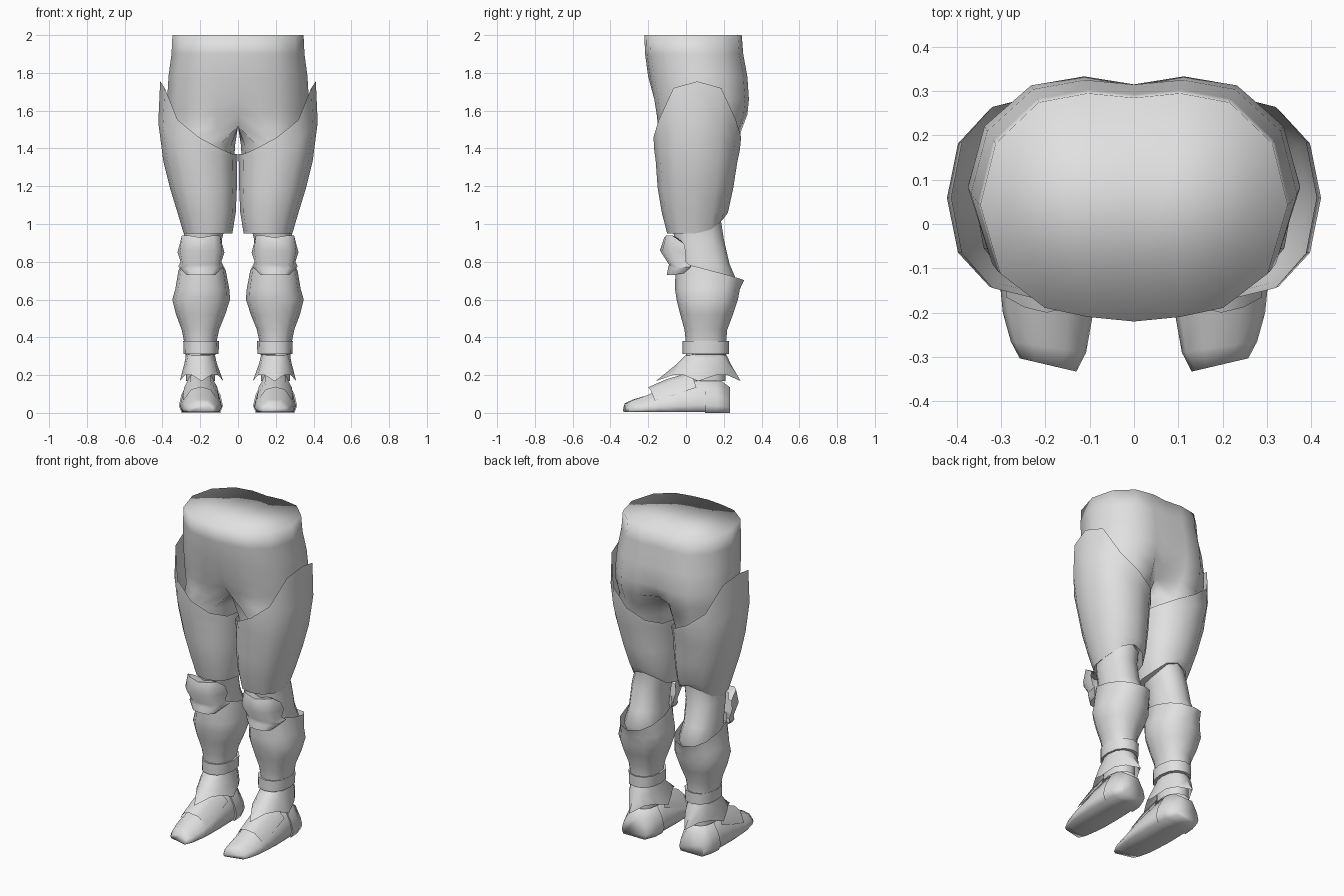
import bpy, bmesh, math

if "Cube" in bpy.data.objects:
    bpy.data.objects.remove(bpy.data.objects["Cube"])

grey = bpy.data.materials.new("light_grey")
grey.diffuse_color = (0.75, 0.75, 0.75, 1)
grey.use_nodes = True
grey.node_tree.nodes["Principled BSDF"].inputs["Base Color"].default_value = grey.diffuse_color

N = 12
ANGLES = [-120 + 30 * i for i in range(N)]   # 0 outer side, -90 front, 90 back, 180 inner


def ring(x0, x1, y0, y1, z, p=0.88):
    """Rounded ring between bounds; z is a number or a function of the angle."""
    pts = []
    for a in ANGLES:
        c, s = math.cos(math.radians(a)), math.sin(math.radians(a))
        c = math.copysign(abs(c) ** p, c)
        s = math.copysign(abs(s) ** p, s)
        pts.append(((x0 + x1) / 2 + c * (x1 - x0) / 2,
                    (y0 + y1) / 2 + s * (y1 - y0) / 2,
                    z(a) if callable(z) else z))
    return pts


def loft(name, rings, closed=True, caps=False, top=0, angle=60):
    """Skin a list of rings, mirror to the other leg, smooth with sharp edges."""
    bm = bmesh.new()
    rows = [[bm.verts.new(p) for p in r] for r in rings]
    n = len(rows[0])
    for a, b in zip(rows, rows[1:]):
        for i in range(n if closed else n - 1):
            j = (i + 1) % n
            bm.faces.new((a[i], b[i], b[j], a[j]))
    if caps:
        bm.faces.new(rows[0])
        bm.faces.new(rows[-1])
        bmesh.ops.recalc_face_normals(bm, faces=bm.faces)
    # open the centre plane so both halves join
    mid = [f for f in bm.faces if all(abs(v.co.x) < 1e-5 for v in f.verts)]
    if mid:
        bmesh.ops.delete(bm, geom=mid, context='FACES')
    if top:   # close the first ring with strips running front to back
        r = [v for v in bm.verts if v.is_valid and v.co.z > 1.999]
        r = sorted(r, key=lambda v: math.atan2(v.co.y - .05, v.co.x))[:top]
        for i in range(top // 2):
            q = [r[i], r[i + 1], r[top - 2 - i], r[top - 1 - i]]
            bm.faces.new(list(dict.fromkeys(q)))
    me = bpy.data.meshes.new(name)
    bm.to_mesh(me)
    bm.free()
    me.polygons.foreach_set("use_smooth", [True] * len(me.polygons))
    me.set_sharp_from_angle(angle=math.radians(angle))
    me.materials.append(grey)
    ob = bpy.data.objects.new(name, me)
    bpy.context.collection.objects.link(ob)
    m = ob.modifiers.new("mirror", 'MIRROR')
    m.merge_threshold = 0.0005
    return ob


# Pelvis and legs: half body rings that turn into full leg rings
ARC = [(0, -1), (.3, -.96), (.58, -.88), (.87, -.58), (1, .02),
       (.9, .56), (.62, .92), (.3, 1), (0, .96)]


def hip(z, rx, y0, y1, front=None, back=None, zf=None, zb=None):
    cy, ry = (y0 + y1) / 2, (y1 - y0) / 2
    pts = [[u * rx, cy + v * ry, z] for u, v in ARC]
    if front is not None:
        pts[0][1:] = front, zf or z
        pts[8][1:] = back, zb or z
    f, b = pts[0], pts[8]
    for t in (.25, .5, .75):
        pts.append([0, b[1] + (f[1] - b[1]) * t, b[2] + (f[2] - b[2]) * t - (.01 if zf else 0)])
    return pts


loft("body_and_legs", [
    hip(2.0, .347, -.22, .295), hip(1.9, .352, -.217, .303),
    hip(1.78, .368, -.20, .325), hip(1.66, .375, -.178, .333, -.165, .315),
    hip(1.58, .375, -.165, .325, -.13, .275),
    hip(1.5, .365, -.155, .295, -.07, .19, 1.52, 1.53),
    ring(.015, .36, -.15, .27, 1.42), ring(.03, .33, -.12, .22, 1.2),
    ring(.06, .275, -.08, .185, 1.02), ring(.085, .29, -.06, .20, .92),
    ring(.09, .29, -.04, .23, .79), ring(.075, .305, -.04, .268, .70),
    ring(.1, .28, 0, .22, .6)], top=9, angle=180)

# Thigh guard: high on the hip, low on the inside
TOP = {0: 1.755, 30: 1.72, 60: 1.55, 90: 1.46, 120: 1.40, 150: 1.37, 180: 1.37}


def thigh_top(a):
    return TOP[abs(a) if a <= 180 else 360 - a]


def thigh_bottom(a):
    s = math.sin(math.radians(a))
    return .95 + .08 * max(s, 0) ** 2


loft("thigh_guard", [
    ring(.004, .412, -.172, .292, thigh_top),
    ring(.003, .422, -.168, .285, lambda a: .5 * thigh_top(a) + .66),
    ring(.004, .395, -.16, .272, 1.33), ring(.006, .36, -.15, .25, 1.19),
    ring(.012, .32, -.128, .222, 1.06), ring(.03, .288, -.1, .2, thigh_bottom),
    ring(.075, .265, -.06, .17, lambda a: thigh_bottom(a) + .01)])

# Kneecap: front half shell, each row has its own height in front and at the sides
knee = []
for z, zs, yf, hw, ys in ((.925, .89, -.05, .08, -.03), (.94, .895, -.115, .112, -.01),
                          (.86, .85, -.138, .124, 0), (.785, .80, -.09, .108, 0),
                          (.765, .775, -.095, .12, .028), (.73, .74, -.102, .085, -.01),
                          (.745, .75, -.03, .06, -.01)):
    row = []
    for i in range(7):
        a = math.radians(180 + 30 * i)
        c, s = math.cos(a), math.sin(a)
        row.append((.196 + hw * math.copysign(abs(c) ** .75, c),
                    ys + (yf - ys) * abs(s) ** .7,
                    (zs if i in (0, 6) else z) - (.012 if i == 3 and z > .9 else 0)))
    knee.append(row)
loft("kneecap", knee, closed=False)

# Shin guard: top edge slopes down to a flared back
loft("shin_guard", [
    ring(.065, .315, -.055, .308, lambda a: .755 - .052 * math.sin(math.radians(a))),
    ring(.046, .332, -.058, .285, .655), ring(.042, .348, -.05, .275, .6),
    ring(.068, .328, -.03, .248, .52), ring(.1, .298, -.008, .218, .44),
    ring(.115, .284, 0, .212, .37), ring(.122, .276, 0, .21, .29),
    ring(.122, .274, .0, .21, .17)])

# Ankle band
loft("ankle_band", [ring(.12, .28, .005, .21, .375), ring(.1, .29, -.018, .228, .38),
                    ring(.103, .288, -.018, .228, .312), ring(.12, .276, .005, .21, .31)])

# Ankle guard: four flared points
flare = []
for i, (x, y, z) in enumerate(ring(.078, .308, -.16, .29, .168, 1)):
    if ANGLES[i] % 90:
        x, y, z = .195 + (x - .195) * .88, .1 + (y - .1) * .74, .2
    flare.append((x, y, z))
loft("ankle_guard", [ring(.122, .275, -.002, .216, .305),
                     ring(.112, .284, -.045, .235, .262), flare])


# Foot and heel: sections from toe to heel
def section(y, x0, x1, h, skew=0):
    w = x1 - x0
    prof = ((.06, 0), (.0, .2), (.06, .5), (.28, 1), (.72, 1), (.94, .5), (1, .2), (.94, 0))
    return [(x0 + u * w, y + skew * u, .004 + v * (h - .004)) for u, v in prof]


loft("foot", [section(-.333, .13, .258, .05, .03), section(-.29, .108, .278, .07, .025),
              section(-.2, .092, .296, .095), section(-.14, .087, .302, .125),
              section(-.04, .085, .308, .168), section(.06, .088, .306, .192),
              section(.15, .092, .303, .182), section(.222, .118, .282, .13)],
     caps=True, angle=100)

loft("heel_cup", [[(x, y, max(z - .004, 0)) for x, y, z in section(*s)] for s in (
    (.1, .08, .313, .2), (.165, .085, .308, .19), (.232, .115, .285, .14))],
     caps=True, angle=80)

# Instep plate over the foot
plate = []
for y, zl, zt, wl, wt in ((-.2, .065, .122, .092, .05), (-.1, .095, .165, .094, .054),
                          (.02, .135, .2, .088, .054)):
    plate.append([(.197 + k * w, y + dy, z) for k, w, dy, z in (
        (-1, wl, .035, zl), (-1, wt, .012, zt), (0, 0, 0, zt + .014),
        (1, wt, .012, zt), (1, wl, .035, zl))][::-1])
loft("instep_plate", plate, closed=False)
